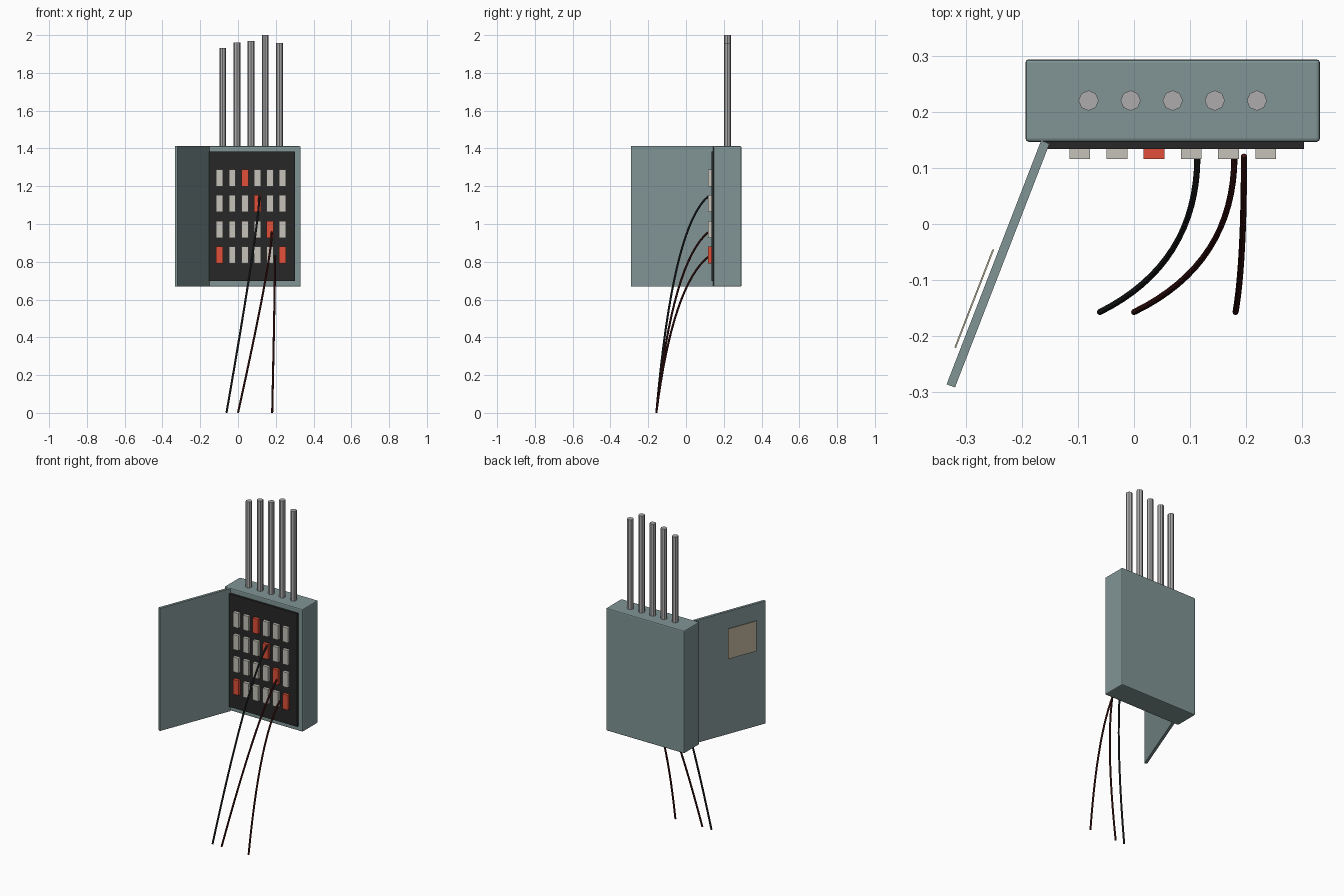
import bpy, math
from mathutils import Matrix, Vector

if "Cube" in bpy.data.objects:
    bpy.data.objects.remove(bpy.data.objects["Cube"])


def mat(name, r, g, b):
    m = bpy.data.materials.new(name)
    m.diffuse_color = (r, g, b, 1)
    m.use_nodes = True
    m.node_tree.nodes["Principled BSDF"].inputs["Base Color"].default_value = m.diffuse_color
    return m


STEEL = mat("enclosure_paint", 0.22, 0.30, 0.30)
DARK = mat("panel_black", 0.02, 0.02, 0.02)
IVORY = mat("switch_ivory", 0.56, 0.54, 0.48)
RED = mat("switch_red", 0.75, 0.08, 0.04)
PIPE = mat("conduit_grey", 0.42, 0.41, 0.41)
PAPER = mat("label_paper", 0.50, 0.44, 0.32)
WIRE_RED = mat("wire_dark_red", 0.06, 0.008, 0.008)
WIRE_BLACK = mat("wire_black", 0.02, 0.022, 0.024)


def box(name, center, size, material, bevel=0):
    bpy.ops.mesh.primitive_cube_add(size=1, location=center)
    o = bpy.context.object
    o.name = name
    o.scale = size
    bpy.ops.object.transform_apply(location=False, rotation=False, scale=True)
    o.data.materials.append(material)
    if bevel:
        b = o.modifiers.new("edge", 'BEVEL')
        b.width = bevel
        b.segments = 2
    return o


# Enclosure and the black panel on its front
CX, CZ, H = 0.069, 1.04, 0.744
box("enclosure", (CX, 0.22, CZ), (0.525, 0.147, H), STEEL, 0.006)
box("breaker_panel", (CX, 0.141, CZ), (0.468, 0.014, 0.686), DARK)

# Grid of breaker switches, a few tripped (red)
tripped = {(0, 2), (1, 3), (2, 4), (3, 0), (3, 5)}
for row in range(4):
    for col in range(6):
        box(f"switch_{row}_{col}",
            (CX + (col - 2.5) * 0.0663, 0.126, 1.244 - row * 0.136),
            (0.037, 0.02, 0.09), RED if (row, col) in tripped else IVORY)

# Open door swung about its hinge, with a paper label on the outside
hinge = Matrix.Translation((-0.158, 0.146, 0)) @ Matrix.Rotation(math.radians(-21.2), 4, 'Z')
door = box("door", (0, 0, 0), (0.016, 0.466, H), STEEL)
door.matrix_world = hinge @ Matrix.Translation((0, -0.233, CZ))
label = box("door_label", (0, 0, 0), (0.003, 0.188, 0.184), PAPER)
label.matrix_world = hinge @ Matrix.Translation((-0.0173, -0.306, 1.22))

# Conduits rising from the top
for i, top in enumerate((1.933, 1.96, 1.97, 2.0, 1.957)):
    base = 1.40
    bpy.ops.mesh.primitive_cylinder_add(
        vertices=8, radius=0.018, depth=top - base,
        location=(CX + (i - 2) * 0.075, 0.22, (top + base) / 2))
    o = bpy.context.object
    o.name = f"conduit_{i}"
    o.data.materials.append(PIPE)


# Loose wires drooping to the ground
def wire(name, x0, z0, x1, material):
    a = Vector((x0, 0.122, z0))
    c = Vector((x0, -0.07, z0 - 0.15))
    b = Vector((x1, -0.157, 0.0005))
    cu = bpy.data.curves.new(name, 'CURVE')
    cu.dimensions = '3D'
    cu.bevel_depth = 0.0055
    cu.bevel_resolution = 2
    cu.use_fill_caps = True
    cu.resolution_u = 16
    s = cu.splines.new('BEZIER')
    s.bezier_points.add(1)
    h0, h1 = a.lerp(c, 2 / 3), b.lerp(c, 2 / 3)
    for p, co, l, r in ((s.bezier_points[0], a, 2 * a - h0, h0),
                        (s.bezier_points[1], b, h1, 2 * b - h1)):
        p.handle_left_type = p.handle_right_type = 'FREE'
        p.co, p.handle_left, p.handle_right = co, l, r
    cu.materials.append(material)
    o = bpy.data.objects.new(name, cu)
    bpy.context.collection.objects.link(o)
    bpy.ops.object.select_all(action='DESELECT')
    o.select_set(True)
    bpy.context.view_layer.objects.active = o
    bpy.ops.object.convert(target='MESH')
    bpy.ops.object.shade_smooth_by_angle()


wire("wire_black", 0.113, 1.15, -0.061, WIRE_BLACK)
wire("wire_red_long", 0.179, 0.96, 0.0, WIRE_RED)
wire("wire_red_short", 0.196, 0.83, 0.181, WIRE_RED)
